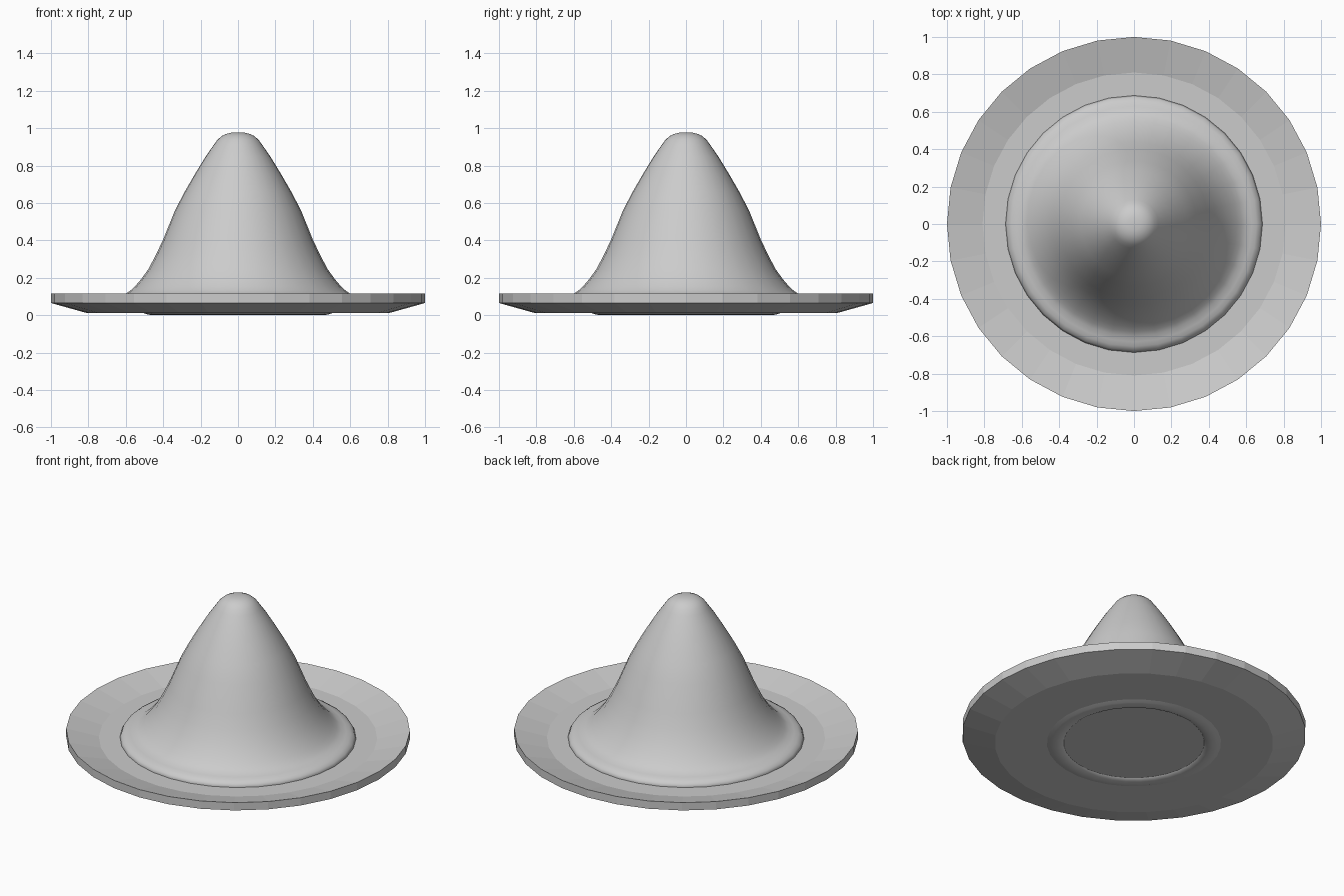
import bpy
import bmesh
from math import sin, cos, tau

if "Cube" in bpy.data.objects:
    bpy.data.objects.remove(bpy.data.objects["Cube"])

SIDES = 32


def lathe(name, profile, smooth):
    """Spin an (r, z) profile around z; points at r = 0 become poles."""
    bm = bmesh.new()
    rings = []
    for r, z in profile:
        if r == 0:
            rings.append([bm.verts.new((0, 0, z))] * SIDES)
        else:
            rings.append([bm.verts.new((r * cos(tau * i / SIDES), r * sin(tau * i / SIDES), z))
                          for i in range(SIDES)])
    for a, b in zip(rings, rings[1:]):
        for i in range(SIDES):
            j = (i + 1) % SIDES
            bm.faces.new(dict.fromkeys((a[i], a[j], b[j], b[i])))
    bmesh.ops.recalc_face_normals(bm, faces=bm.faces)
    for f in bm.faces:
        f.smooth = smooth
    mesh = bpy.data.meshes.new(name)
    bm.to_mesh(mesh)
    bm.free()
    obj = bpy.data.objects.new(name, mesh)
    bpy.context.collection.objects.link(obj)
    return obj


# Flat-faced brim: shallow dish with a raised rim
lathe("brim", [(0, .012), (.81, .012), (1, .065), (1, .115), (.81, .066), (0, .066)], False)

# Smooth crown: underside ridge, rolled base and tapering peak
lathe("crown", [
    (0, .03), (.39, .03), (.41, .012), (.425, .003), (.455, 0), (.485, .004), (.507, .012),
    (.56, .025), (.65, .035), (.68, .048), (.687, .066), (.678, .085), (.655, .099),
    (.63, .106), (.60, .115), (.575, .132), (.55, .155), (.52, .19), (.48, .245),
    (.44, .32), (.40, .405), (.337, .56), (.285, .66), (.23, .755), (.175, .845),
    (.13, .91), (.11, .938), (.085, .959), (.06, .97), (.035, .976), (0, .977)], True)
